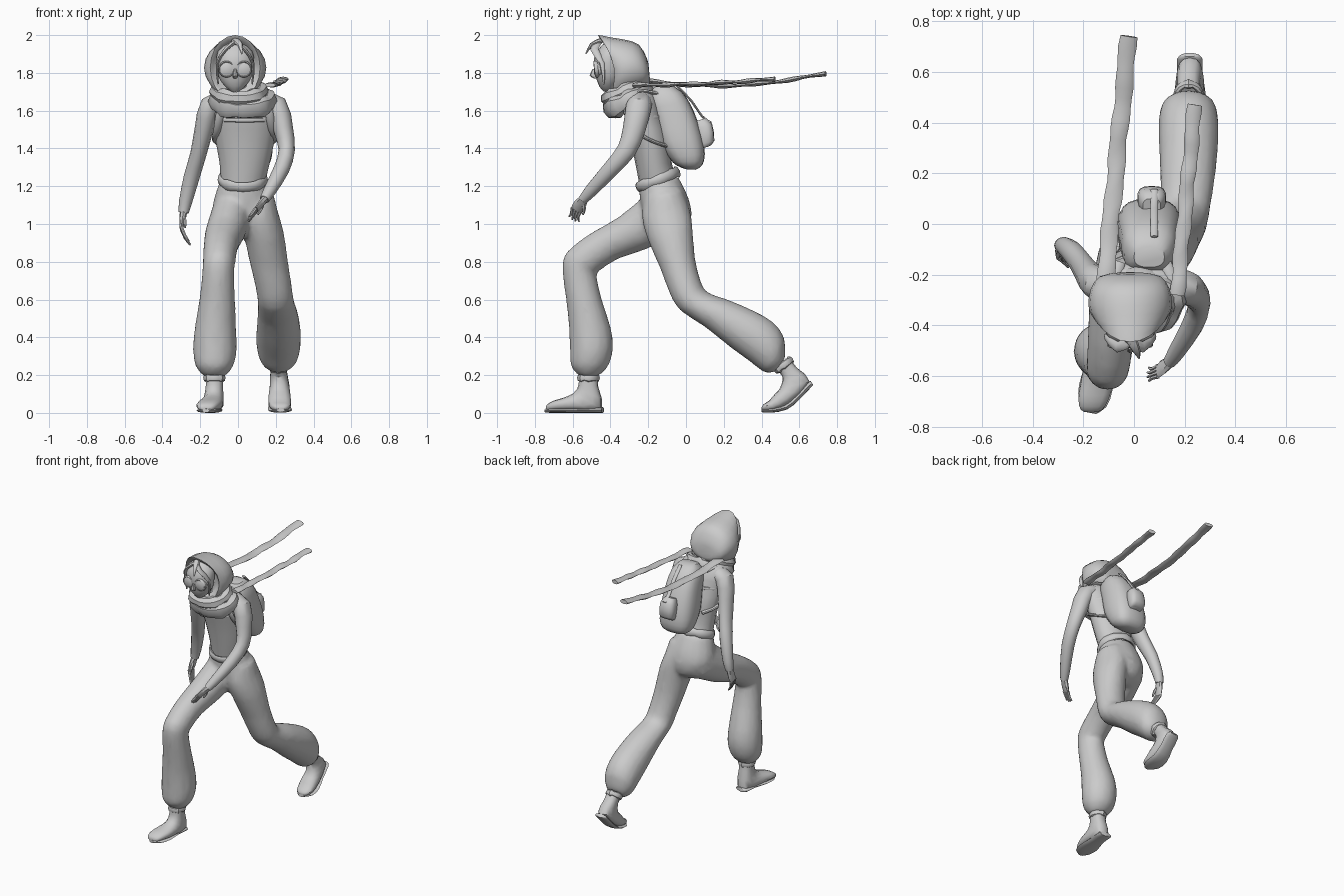
import bpy, bmesh, math
from mathutils import Vector as V


def spline(rows, k=2):
    """Catmull-Rom through tuples of numbers."""
    out = []
    for i in range(len(rows) - 1):
        p0, p1, p2 = rows[max(i - 1, 0)], rows[i], rows[i + 1]
        p3 = rows[min(i + 2, len(rows) - 1)]
        for j in range(k):
            t = j / k
            out.append([0.5 * (2 * b + (c - a) * t + (2 * a - 5 * b + 4 * c - d) * t * t
                               + (3 * b - a - 3 * c + d) * t ** 3)
                        for a, b, c, d in zip(p0, p1, p2, p3)])
    return out + [list(rows[-1])]


def skin(name, rings, closed=False):
    """Joins rings of points into a mesh object."""
    bm = bmesh.new()
    vs = [[bm.verts.new(p) for p in r] for r in rings]
    n = len(vs[0])
    for i in range(len(vs) if closed else len(vs) - 1):
        a, b = vs[i], vs[(i + 1) % len(vs)]
        for j in range(n):
            bm.faces.new((a[j], a[(j + 1) % n], b[(j + 1) % n], b[j]))
    if not closed:
        bm.faces.new(vs[0])
        bm.faces.new(vs[-1])
    bmesh.ops.recalc_face_normals(bm, faces=bm.faces)
    me = bpy.data.meshes.new(name)
    bm.to_mesh(me)
    bm.free()
    ob = bpy.data.objects.new(name, me)
    bpy.context.collection.objects.link(ob)
    return ob


def loft(name, secs, n=16, e=1.0):
    """Section: x centre, half width, y/z of one outline, y/z of the other, optional bow."""
    secs = [tuple(s) + (0,) * (7 - len(s)) for s in secs]
    rings = []
    for x, w, y1, z1, y2, z2, bow in spline(secs):
        c, u = V((x, (y1 + y2) / 2, (z1 + z2) / 2)), V((0, (y1 - y2) / 2, (z1 - z2) / 2))
        ring = []
        for j in range(n):
            a = 2 * math.pi * j / n
            cs, sn = (math.copysign(abs(f) ** e, f) for f in (math.cos(a), math.sin(a)))
            ring.append(c + u * cs + V((w * sn, bow * sn * sn, 0)))
        rings.append(ring)
    return skin(name, rings)


def tube(name, secs, n=10, ref=(1, 0, 0), closed=False, k=2):
    """Section: x, y, z, radius along ref, radius across."""
    rows = secs if closed else spline(secs, k)
    pts, m, rings = [V(r[:3]) for r in rows], len(rows), []
    for i, r in enumerate(rows):
        if closed:
            t = pts[(i + 1) % m] - pts[i - 1]
        else:
            t = pts[min(i + 1, m - 1)] - pts[max(i - 1, 0)]
        t.normalize()
        s = (V(ref) - t * V(ref).dot(t)).normalized()
        o = t.cross(s)
        rings.append([pts[i] + s * r[3] * math.cos(2 * math.pi * j / n)
                      + o * r[4] * math.sin(2 * math.pi * j / n) for j in range(n)])
    return skin(name, rings, closed)


def band(name, c, a, b, tilt, r, h, wob=0.0, n=24):
    """Tilted elliptical band; r = thickness, h = height, wob = cloth folds."""
    rows = []
    for i in range(n):
        t = 2 * math.pi * i / n
        f = 1 + wob * math.sin(5 * t) + wob * math.sin(8 * t + 1)
        y = b * math.sin(t)
        rows.append((c[0] + a * math.cos(t), c[1] + y * math.cos(tilt),
                     c[2] + y * math.sin(tilt), h * f, r * f))
    return tube(name, rows, 8, (0, -math.sin(tilt), math.cos(tilt)), True)


# Trousers: seat and two legs fused into one cloth surface
seat = loft("trousers", [
    (.035, .07, -.17, .93, -.05, .93), (.035, .135, -.215, .98, .015, .98),
    (.03, .168, -.235, 1.07, .03, 1.07), (.025, .145, -.248, 1.16, .005, 1.16),
    (.025, .12, -.25, 1.22, -.04, 1.25)])
front = loft("front_trouser_leg", [
    (-.03, .11, -.21, 1.16, -.01, .97), (-.068, .107, -.36, 1.035, -.2, .87),
    (-.09, .092, -.50, .955, -.36, .815), (-.1, .087, -.635, .85, -.46, .75),
    (-.105, .085, -.655, .75, -.475, .735), (-.11, .095, -.635, .6, -.445, .6),
    (-.12, .11, -.62, .45, -.397, .45), (-.122, .117, -.615, .33, -.385, .34),
    (-.125, .1, -.61, .245, -.412, .245), (-.125, .058, -.565, .195, -.465, .195)])
back = loft("back_trouser_leg", [
    (.09, .1, -.22, 1.14, -.02, 1.18), (.105, .108, -.235, 1.04, .02, 1.08),
    (.135, .108, -.205, .92, .035, .99), (.165, .102, -.135, .76, .048, .82),
    (.19, .097, -.09, .64, .083, .685), (.2, .097, -.035, .545, .12, .635),
    (.21, .107, .1, .455, .222, .6), (.215, .117, .23, .35, .362, .54),
    (.215, .119, .34, .27, .463, .48), (.215, .105, .42, .21, .52, .40),
    (.215, .058, .478, .22, .527, .295)])
bpy.ops.object.select_all(action='DESELECT')
for ob in (seat, front, back):
    ob.select_set(True)
bpy.context.view_layer.objects.active = seat
bpy.ops.object.join()
rm = seat.modifiers.new("fuse", 'REMESH')
rm.mode, rm.voxel_size = 'VOXEL', .014
sm = seat.modifiers.new("soften", 'SMOOTH')
sm.factor, sm.iterations = .5, 8
seat.modifiers.new("simplify", 'DECIMATE').ratio = .3

# Boots with soles, ankle cuffs
loft("front_boot", [
    (-.125, .048, -.57, .22, -.47, .22), (-.125, .046, -.568, .15, -.465, .14),
    (-.13, .055, -.595, .105, -.445, .02), (-.145, .064, -.65, .08, -.59, .012),
    (-.16, .06, -.70, .065, -.68, .012), (-.168, .042, -.735, .045, -.73, .012),
    (-.17, .015, -.742, .028, -.742, .015)], 14, .8)
tube("front_boot_sole", [(-.128, -.44, .015, .03, .015), (-.13, -.455, .015, .05, .015),
                         (-.138, -.54, .015, .05, .015), (-.15, -.64, .012, .067, .012),
                         (-.163, -.71, .012, .055, .012), (-.17, -.745, .012, .02, .01)], 12)
loft("back_boot", [
    (.215, .046, .475, .23, .55, .285), (.215, .045, .512, .19, .588, .238),
    (.22, .052, .497, .13, .655, .165), (.22, .06, .47, .1, .555, .055),
    (.222, .058, .44, .065, .47, .015), (.225, .042, .41, .045, .42, .012),
    (.226, .015, .4, .028, .402, .015)], 14, .8)
tube("back_boot_sole", [(.22, .667, .158, .03, .013), (.22, .652, .145, .05, .014),
                        (.22, .59, .08, .05, .014), (.22, .53, .03, .06, .013),
                        (.223, .45, .013, .062, .012), (.226, .4, .014, .022, .01)], 12)
band("front_ankle_cuff", (-.125, -.518, .185), .045, .046, 0, .013, .02, .12, 16)
band("back_ankle_cuff", (.215, .515, .252), .045, .046, .63, .013, .02, .12, 16)

# Torso, neck and belt
loft("torso", [
    (.025, .118, -.245, 1.2, -.05, 1.24), (.035, .132, -.268, 1.32, -.075, 1.32),
    (.037, .158, -.295, 1.45, -.085, 1.45), (.035, .175, -.32, 1.55, -.12, 1.57),
    (.03, .19, -.335, 1.63, -.15, 1.67), (.02, .13, -.35, 1.69, -.2, 1.73),
    (0, .055, -.38, 1.73, -.27, 1.76), (-.01, .05, -.42, 1.78, -.3, 1.82)])
band("belt", (.025, -.15, 1.235), .118, .11, .38, .014, .028, .1)
band("top_neckline", (.035, -.22, 1.56), .16, .1, .1, .01, .012)

# Arms and hands
def hand(side, wrist, knuckle, tip, spread, thumb):
    w, k, p, s = V(wrist), V(knuckle), V(tip), V(spread).normalized()
    tube(side + "_palm", [(*w, .024, .02), (*w.lerp(k, .6), .034, .015), (*k, .03, .011)], 8, s)
    for i in range(4):
        o = s * (i - 1.5)
        end = p + o * .02 - (p - k) * .12 * abs(i - 1.5)
        mid = (k + end) / 2 + o * .003 + (k - w).normalized() * .008
        tube(f"{side}_finger_{i + 1}", [(*(k + o * .016), .009, .009), (*mid, .008, .008),
                                        (*end, .004, .004)], 6, s)
    tube(side + "_thumb", [(*w.lerp(k, .2), .011, .011), (*(w.lerp(k, .6) + V(thumb) * .7), .01, .01),
                           (*(k + V(thumb)), .005, .005)], 6, s)


tube("left_arm", [(.12, -.24, 1.65, .06, .05), (.205, -.25, 1.625, .068, .058),
                  (.24, -.275, 1.5, .06, .052), (.258, -.315, 1.39, .051, .043),
                  (.23, -.4, 1.29, .044, .042), (.17, -.5, 1.18, .035, .034),
                  (.14, -.545, 1.13, .026, .026)], 12, (0, 1, 0))
tube("right_arm", [(-.07, -.24, 1.65, .06, .05), (-.145, -.235, 1.625, .068, .058),
                   (-.18, -.2, 1.5, .06, .05), (-.21, -.155, 1.37, .052, .043),
                   (-.245, -.11, 1.25, .044, .042), (-.277, -.085, 1.12, .035, .035),
                   (-.288, -.085, 1.06, .026, .027)], 12, (0, 1, 0))
hand("left", (.145, -.54, 1.135), (.095, -.58, 1.075), (.05, -.595, 1.015), (0, -.9, .45), (.01, .035, -.025))
hand("right", (-.288, -.085, 1.065), (-.3, -.11, .98), (-.25, -.15, .885), (0, .95, -.3), (.02, -.035, 0))

# Hood with open front
hx = -.015
loft("hood", [
    (hx, .095, -.37, 1.92, -.36, 1.71, .01), (hx, .12, -.44, 1.97, -.40, 1.675, .05),
    (hx, .132, -.465, 2.0, -.41, 1.655, .055), (hx, .152, -.40, 1.988, -.37, 1.66, .025),
    (hx, .165, -.32, 1.975, -.32, 1.68), (hx, .155, -.25, 1.95, -.26, 1.70),
    (hx, .12, -.208, 1.88, -.205, 1.73), (hx, .06, -.198, 1.84, -.19, 1.76)], 20)

# Face, nose, goggles and hair
loft("face", [(hx, .04, -.43, 1.96, -.36, 1.97), (hx, .09, -.475, 1.91, -.33, 1.92),
              (hx, .1, -.49, 1.85, -.33, 1.86), (hx, .09, -.48, 1.79, -.34, 1.78),
              (hx, .06, -.46, 1.73, -.36, 1.74), (hx, .025, -.435, 1.70, -.38, 1.71)])
loft("nose", [(hx, .008, -.495, 1.82, -.47, 1.82), (hx, .014, -.51, 1.785, -.47, 1.78),
              (hx, .006, -.485, 1.77, -.47, 1.77)], 8)
for s, side in ((-1, "right"), (1, "left")):
    x = hx + s * .045
    band(side + "_goggle_rim", (x, -.475, 1.82), .04, .04, math.pi / 2 + .12, .005, .01, 0, 18)
    tube(side + "_goggle_lens", [(x, -.45, 1.82, .038, .038), (x, -.48, 1.82, .038, .038),
                                 (x, -.488, 1.82, .02, .02)], 16, k=1)
    tube(side + "_hair_lock", [(hx, -.46, 1.965, .02, .012), (hx + s * .05, -.485, 1.925, .022, .01),
                               (hx + s * .095, -.445, 1.85, .014, .008),
                               (hx + s * .09, -.435, 1.74, .004, .004)], 8, (0, 1, 0))
tube("hair_tuft", [(hx, -.45, 1.97, .025, .015), (.01, -.5, 1.95, .016, .01),
                   (.02, -.53, 1.9, .003, .003)], 8)

# Scarf wraps and windblown tails
band("scarf_lower_wrap", (.025, -.305, 1.65), .135, .1, .42, .045, .055, .1)
band("scarf_upper_wrap", (.005, -.325, 1.70), .115, .095, .4, .04, .042, .1)
def tail(name, a, b, width, sag):
    rows = []
    for i in range(25):
        t = i / 24
        p = V(a).lerp(V(b), t)
        rows.append((p.x + .003 * math.sin(19 * t), p.y, p.z - sag * math.sin(math.pi * t) + .002 * math.sin(23 * t),
                     width * (1 + .08 * math.sin(41 * t)), .011 + .003 * math.sin(33 * t)))
    tube(name, rows, 8, k=1)


tail("scarf_long_tail", (-.115, -.23, 1.76), (-.02, .74, 1.797), .034, .045)
tail("scarf_short_tail", (.17, -.28, 1.735), (.24, .47, 1.768), .029, .008)

# Backpack with pocket and straps
loft("backpack", [
    (.06, .06, -.09, 1.74, -.17, 1.725), (.06, .1, -.02, 1.70, -.2, 1.66),
    (.06, .115, .04, 1.60, -.17, 1.55), (.06, .125, .085, 1.47, -.14, 1.43),
    (.06, .12, .1, 1.37, -.09, 1.35), (.06, .1, .085, 1.31, -.05, 1.31),
    (.06, .06, .05, 1.287, 0, 1.29)], 20, .75)
loft("backpack_pocket", [
    (.07, .035, .10, 1.56, .04, 1.54), (.07, .055, .138, 1.53, .05, 1.5),
    (.07, .055, .15, 1.44, .07, 1.42), (.07, .04, .12, 1.41, .08, 1.40)], 14, .7)
tube("flap_strap", [(.08, -.05, 1.735, .014, .006), (.08, .03, 1.65, .014, .006),
                    (.08, .085, 1.57, .014, .006), (.08, .135, 1.535, .014, .006)], 8)
for s, side in ((-1, "right"), (1, "left")):
    c = .035
    tube(side + "_shoulder_strap", [
        (c + s * .09, -.15, 1.69, .022, .01), (c + s * .12, -.25, 1.7, .022, .01),
        (c + s * .125, -.325, 1.62, .022, .01), (c + s * .145, -.27, 1.5, .02, .01),
        (c + s * .155, -.18, 1.44, .016, .01), (c + s * .1, -.09, 1.41, .014, .01)], 8, k=3)

# Smooth shading with kept edges
for ob in bpy.context.scene.objects:
    ob.select_set(True)
    bpy.context.view_layer.objects.active = ob
bpy.ops.object.shade_smooth_by_angle(angle=math.radians(40))
rm.use_smooth_shade = True
